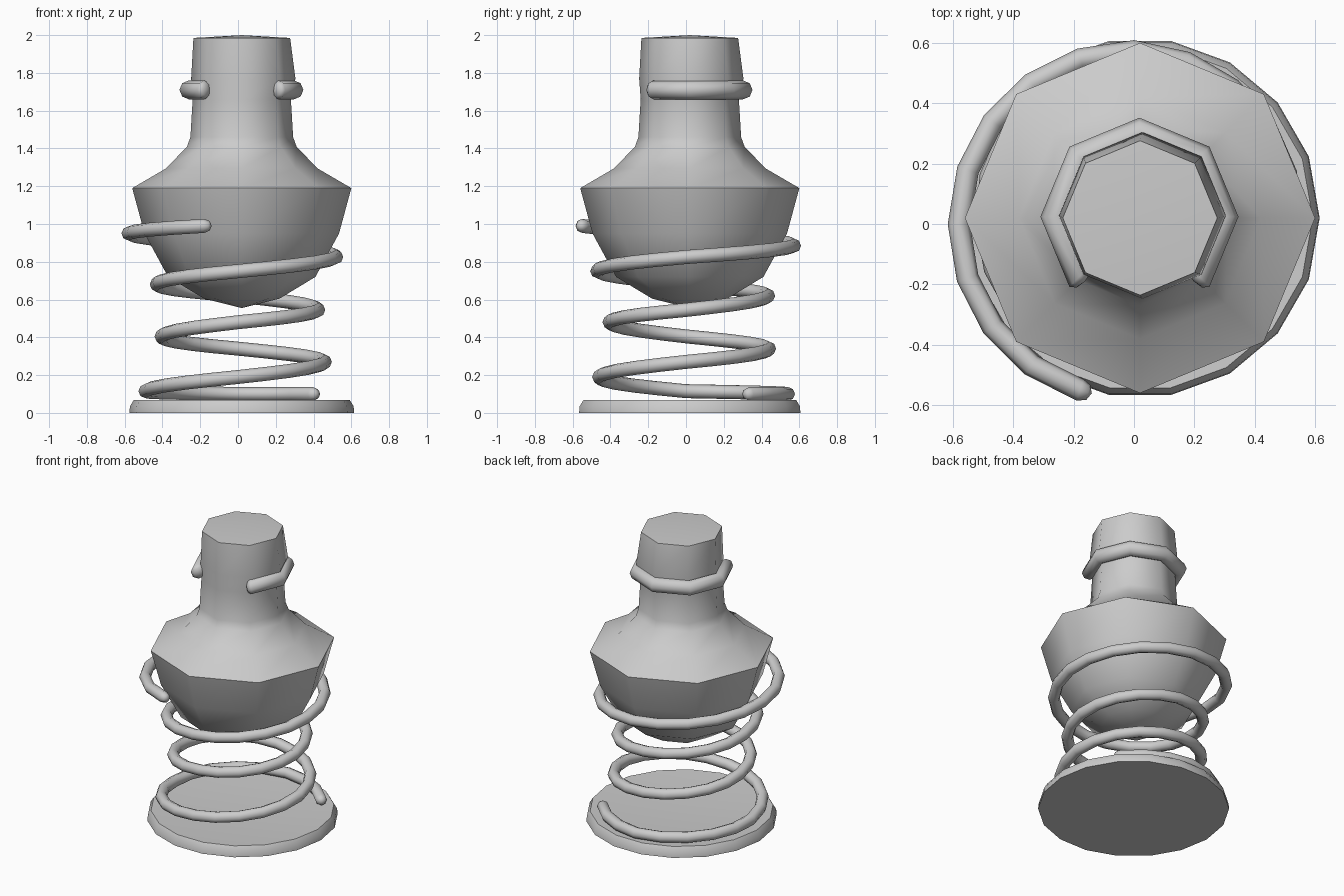
import bpy, bmesh
from math import sin, cos, pi, radians

if "Cube" in bpy.data.objects:
    bpy.data.objects.remove(bpy.data.objects["Cube"])


def finish(bm, name, angle):
    bmesh.ops.recalc_face_normals(bm, faces=bm.faces)
    me = bpy.data.meshes.new(name)
    bm.to_mesh(me)
    bm.free()
    ob = bpy.data.objects.new(name, me)
    bpy.context.collection.objects.link(ob)
    bpy.ops.object.select_all(action='DESELECT')
    ob.select_set(True)
    bpy.context.view_layer.objects.active = ob
    bpy.ops.object.shade_smooth_by_angle(angle=radians(angle))
    return ob


def skin(bm, rings, tip_a, tip_b):
    """Bridge successive vertex rings and close both ends with a tip."""
    rs = [[bm.verts.new(p) for p in r] for r in rings]
    n = len(rs[0])
    for a, b in zip(rs, rs[1:]):
        for i in range(n):
            bm.faces.new((a[i], a[(i + 1) % n], b[(i + 1) % n], b[i]))
    for r, tip in ((rs[0], tip_a), (rs[-1], tip_b)):
        t = bm.verts.new(tip)
        for i in range(n):
            bm.faces.new((r[i], r[(i + 1) % n], t))


def lathe(name, profile, sides, z0, z1, angle):
    """Profile rows are radius, height, centre offset (x and y)."""
    bm = bmesh.new()
    rings = [[(c + r * cos(2 * pi * i / sides), c + r * sin(2 * pi * i / sides), z)
              for i in range(sides)] for r, z, c in profile]
    skin(bm, rings, (0.02, 0.02, z0), (0.02, 0.02, z1))
    return finish(bm, name, angle)


def round_tube(name, path, centre, tube, sides, lead):
    """Tube along polar path of (degrees, radius, z), with blunt rounded ends."""
    def at(a, r, z):
        a = radians(a)
        return (centre[0] + r * cos(a), centre[1] + r * sin(a), z)

    def ring(a, r, z, t):
        return [at(a, r + t * cos(2 * pi * k / sides), z + t * sin(2 * pi * k / sides))
                for k in range(sides)]

    (a0, r0, z0), (a1, r1, z1) = path[0], path[-1]
    rings = [ring(a0 - lead * 0.7, r0, z0, tube * 0.7)]
    rings += [ring(a, r, z, tube) for a, r, z in path]
    rings += [ring(a1 + lead * 0.7, r1, z1, tube * 0.7)]
    bm = bmesh.new()
    skin(bm, rings, at(a0 - lead, r0, z0), at(a1 + lead, r1, z1))
    return finish(bm, name, 60)


# Eight-sided bottle with tapered stopper end
C = 0.02
lathe("bottle", [(0.20, 0.605, C), (0.39, 0.72, C), (0.515, 0.95, C), (0.58, 1.19, C),
                 (0.40, 1.295, C), (0.29, 1.41, C), (0.272, 1.46, C), (0.26, 1.66, C),
                 (0.276, 1.77, 0.028), (0.256, 1.985, C)], 8, 0.555, 2.0, 55)

# Open collar around the neck, gap at the front
round_tube("neck_collar", [(a, 0.278, 1.71) for a in range(-45, 226, 45)],
           (0.018, 0.024), 0.05, 8, 5)

# Spring: radius and height at each quarter turn
keys = [(40, 0.52, 0.10), (90, 0.54, 0.10), (180, 0.49, 0.115), (270, 0.46, 0.19),
        (360, 0.46, 0.27), (450, 0.44, 0.34), (540, 0.405, 0.405), (630, 0.405, 0.48),
        (720, 0.425, 0.545), (810, 0.435, 0.62), (900, 0.43, 0.68), (990, 0.47, 0.75),
        (1080, 0.52, 0.825), (1170, 0.572, 0.885), (1260, 0.58, 0.95), (1332, 0.578, 0.99)]
path = []
for k0, k1 in zip(keys, keys[1:]):
    steps = max(1, round((k1[0] - k0[0]) / 18))
    path += [tuple(p + (q - p) * i / steps for p, q in zip(k0, k1)) for i in range(steps)]
path.append(keys[-1])
round_tube("spring", path, (0.0, 0.0), 0.037, 8, 4)

# Round base plate with a shallow dished top
lathe("base", [(0.595, 0.0, C), (0.592, 0.035, C), (0.572, 0.068, C), (0.37, 0.056, C)],
      18, 0.0, 0.05, 40)
